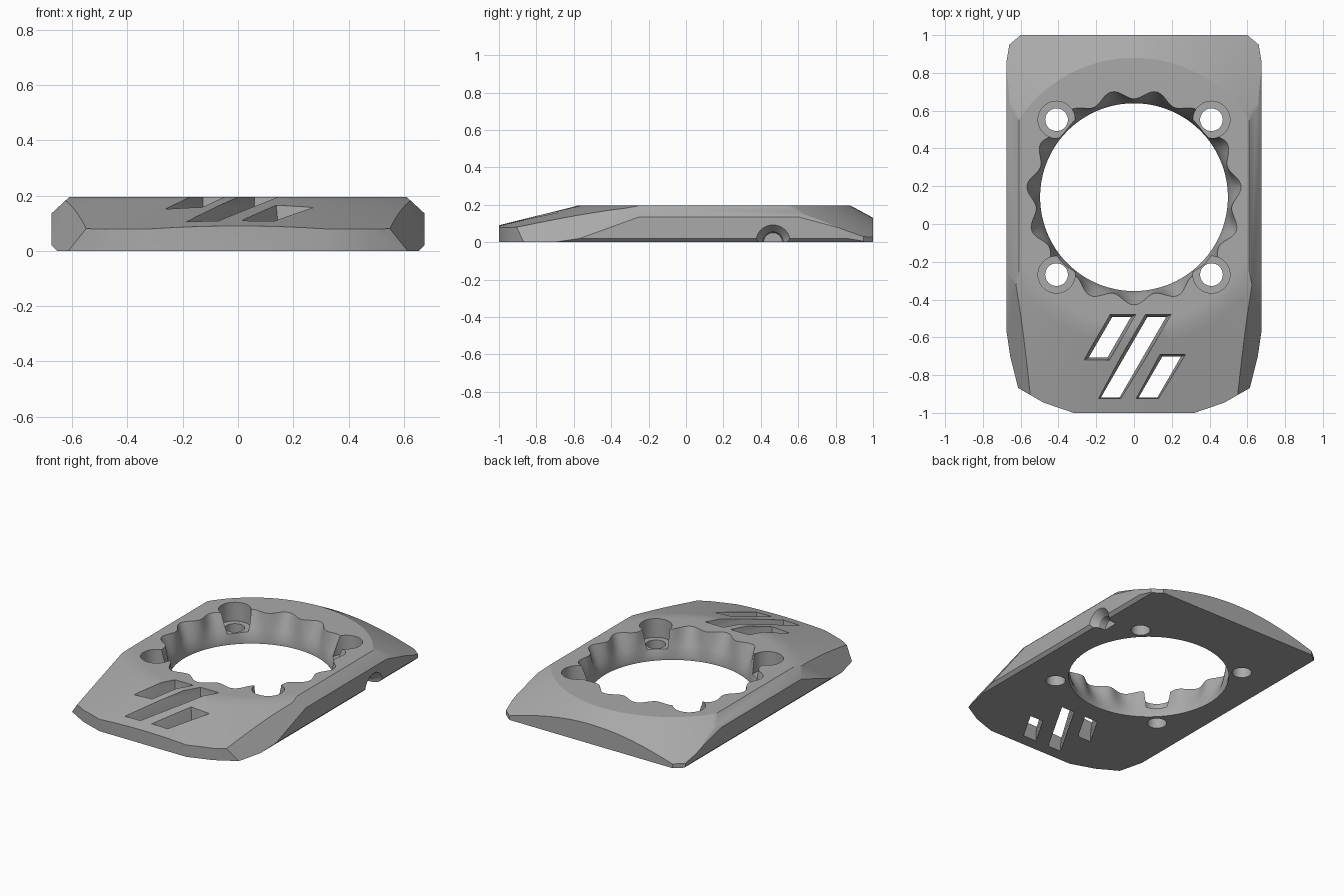
import bpy, bmesh
from math import sin, cos, pi, radians
from mathutils import Vector

if "Cube" in bpy.data.objects:
    bpy.data.objects.remove(bpy.data.objects["Cube"])

HEIGHT = 0.195
HUB_Y = 0.142

grey = bpy.data.materials.new("plain_grey")
grey.use_nodes = True
grey.diffuse_color = (0.4, 0.4, 0.4, 1)
grey.node_tree.nodes["Principled BSDF"].inputs["Base Color"].default_value = grey.diffuse_color


def loft(bm, rings):
    """Closed solid through equal-length rings of points."""
    loops = [[bm.verts.new(p) for p in ring] for ring in rings]
    n = len(loops[0])
    for a, b in zip(loops, loops[1:]):
        for i in range(n):
            j = (i + 1) % n
            bm.faces.new((a[i], a[j], b[j], b[i]))
    bm.faces.new(loops[0][::-1])
    bm.faces.new(loops[-1])


def circle(r, z, n, x=0, y=HUB_Y):
    return [(x + r * cos(2 * pi * i / n), y + r * sin(2 * pi * i / n), z) for i in range(n)]


def make_object(name, bm):
    bmesh.ops.recalc_face_normals(bm, faces=bm.faces)
    mesh = bpy.data.meshes.new(name)
    bm.to_mesh(mesh)
    bm.free()
    mesh.materials.append(grey)
    obj = bpy.data.objects.new(name, mesh)
    bpy.context.collection.objects.link(obj)
    return obj


def slice_off(bm, point, normal):
    """Remove everything beyond a plane and cap the cut."""
    geom = bm.verts[:] + bm.edges[:] + bm.faces[:]
    cut = bmesh.ops.bisect_plane(bm, geom=geom, dist=1e-5, plane_co=point,
                                 plane_no=Vector(normal).normalized(), clear_outer=True)
    edges = [e for e in cut["geom_cut"] if isinstance(e, bmesh.types.BMEdge) and e.is_boundary]
    if edges:
        bmesh.ops.contextual_create(bm, geom=edges)


# Body: flat disc falling away as a gentle cone in front and a steeper one behind
def dome_ring(r):
    ring = []
    for x, y, _ in circle(r, 0, 128, y=0.15):
        slope = 0.25 if y < 0.15 else 0.54
        ring.append((x, y, HEIGHT - slope * max(0, r - 0.73)))
    return ring


bm = bmesh.new()
loft(bm, [circle(1.4, -0.6, 128, y=0.15)] + [dome_ring(r) for r in (1.4, 1.1, 0.79, 0.73, 0.68)])
slice_off(bm, (0, 0, 0), (0, 0, -1))
slice_off(bm, (0, 1, 0), (0, 1, 0))
slice_off(bm, (0, -1, 0), (0, -1, 0))
for s in (1, -1):
    slice_off(bm, (s * 0.675, 0, 0), (s, 0, 0))
    # long side bevels, top and bottom
    slice_off(bm, (s * 0.675, 0, 0.135), (s * 0.06, 0, 0.065))
    slice_off(bm, (s * 0.675, 0, 0.02), (s, 0, -1))
    # tapering side facets, front and back
    slice_off(bm, (s * 0.675, -0.25, 0.135), (s, -0.25, 0.69))
    slice_off(bm, (s * 0.675, 0.6, 0.135), (s, 0.21, 0.78))
    # corners seen in plan
    outline = [(0.675, 0.86), (0.66, 0.95), (0.6, 1)]
    nose = [(0.32, -1), (0.48, -0.945), (0.61, -0.87)]
    for path in (outline, nose):
        for (x0, y0), (x1, y1) in zip(path, path[1:]):
            slice_off(bm, (s * x0, y0, 0), (s * (y1 - y0), x0 - x1, 0))
body = make_object("cover_plate", bm)

cutters = []

# Central opening: round below, fluted above
LOBES, STEPS = 15, 240


def fluted(z):
    t = max(0, (z - 0.03) / (HEIGHT - 0.03))
    ring = []
    for i in range(STEPS):
        a = 2 * pi * i / STEPS
        r = 0.497 + t * (0.048 + 0.025 * cos(LOBES * (a + pi / 2)))
        ring.append((r * cos(a), HUB_Y + r * sin(a), z))
    return ring


bm = bmesh.new()
loft(bm, [fluted(z) for z in (-0.1, 0.03, 0.085, 0.14, HEIGHT, 0.25)])
cutters.append(make_object("opening_cutter", bm))

# Screw holes with counterbores
for sx in (1, -1):
    for sy in (1, -1):
        bm = bmesh.new()
        x, y = sx * 0.41, HUB_Y + sy * 0.41
        loft(bm, [circle(r, z, 48, x, y) for r, z in
                  ((0.06, -0.1), (0.06, 0.07), (0.098, 0.07), (0.098, 0.3))])
        cutters.append(make_object("screw_cutter", bm))

# Three slanted vent slots, narrowing downwards: front-left x, front y, back y
LEAN = 0.578
for x0, y0, y1 in ((-0.265, -0.72, -0.48), (-0.2, -0.93, -0.48), (0.0, -0.93, -0.69)):
    bm = bmesh.new()
    rings = []
    for inset, z in ((0.018, -0.05), (0.018, 0.05), (0, 0.16), (0, 0.3)):
        lo, hi = y0 + inset * 0.7, y1 - inset * 0.7
        left, right = x0 + inset, x0 + 0.135 - inset
        rings.append([(left + LEAN * (lo - y0), lo, z), (right + LEAN * (lo - y0), lo, z),
                      (right + LEAN * (hi - y0), hi, z), (left + LEAN * (hi - y0), hi, z)])
    loft(bm, rings)
    cutters.append(make_object("slot_cutter", bm))

# Countersunk notch low on the left side
bm = bmesh.new()
loft(bm, [[(x, 0.465 + r * cos(2 * pi * i / 40), r * sin(2 * pi * i / 40)) for i in range(40)]
          for x, r in ((0.58, 0.05), (0.63, 0.055), (0.675, 0.092), (0.72, 0.092))])
cutters.append(make_object("notch_cutter", bm))

bpy.context.view_layer.objects.active = body
for cutter in cutters:
    cutter.hide_render = True
    mod = body.modifiers.new("cut", "BOOLEAN")
    mod.operation = "DIFFERENCE"
    mod.solver = "EXACT"
    mod.object = cutter
    bpy.ops.object.modifier_apply(modifier=mod.name)
    bpy.data.objects.remove(cutter)

bpy.ops.object.select_all(action="DESELECT")
body.select_set(True)
bpy.ops.object.shade_smooth_by_angle(angle=radians(25))
